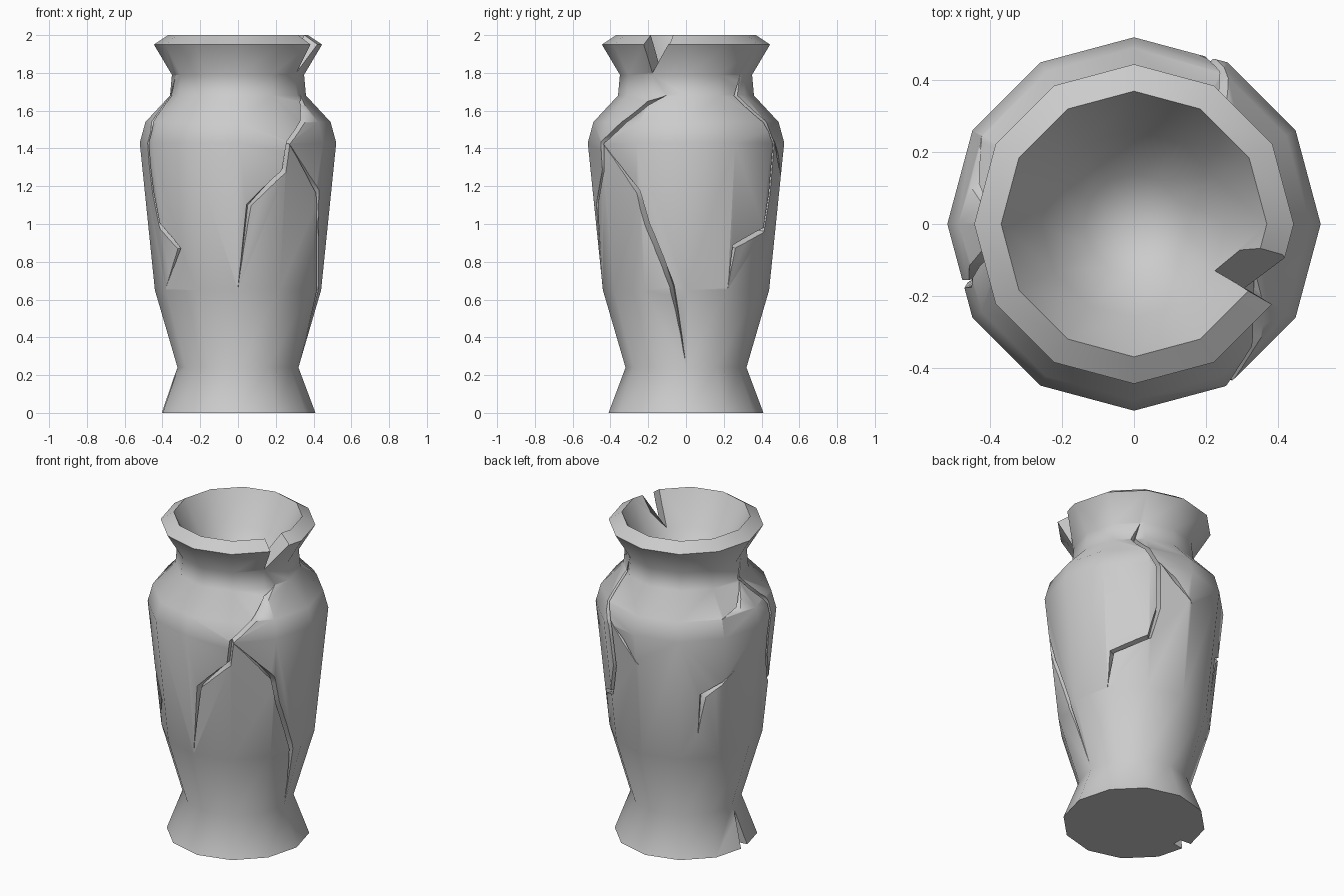
import bpy, bmesh, math
from mathutils import Vector

cube = bpy.data.objects.get("Cube")
if cube:
    bpy.data.objects.remove(cube)

SIDES = 12
OUTER = [(0.41, 0), (0.32, 0.24), (0.44, 0.65), (0.52, 1.43), (0.49, 1.54),
         (0.36, 1.68), (0.35, 1.79), (0.445, 1.95), (0.37, 2.0)]
BOWL = [(0.26, 1.8), (0.14, 1.66)]
BOWL_BOTTOM = 1.6

clay = bpy.data.materials.new("grey_clay")
clay.use_nodes = True
clay.diffuse_color = (0.6, 0.6, 0.6, 1)
clay.node_tree.nodes["Principled BSDF"].inputs["Base Color"].default_value = (0.6, 0.6, 0.6, 1)


def make_object(name, bm):
    bmesh.ops.recalc_face_normals(bm, faces=bm.faces)
    mesh = bpy.data.meshes.new(name)
    bm.to_mesh(mesh)
    bm.free()
    mesh.materials.append(clay)
    obj = bpy.data.objects.new(name, mesh)
    bpy.context.collection.objects.link(obj)
    return obj


def loft(bm, rings):
    for a, b in zip(rings, rings[1:]):
        n = len(a)
        for i in range(n):
            bm.faces.new((a[i], a[(i + 1) % n], b[(i + 1) % n], b[i]))


def polar(radius, angle, z):
    return Vector((radius * math.cos(angle), radius * math.sin(angle), z))


def surface(degrees, z, depth=0.0):
    """Point on the faceted outer wall, pushed in by depth."""
    for (r0, z0), (r1, z1) in zip(OUTER, OUTER[1:]):
        if z <= z1:
            break
    r = r0 + (r1 - r0) * (z - z0) / (z1 - z0)
    half = 180 / SIDES
    facet = math.radians(degrees % (2 * half) - half)
    r *= math.cos(math.radians(half)) / math.cos(facet)
    return polar(r - depth, math.radians(degrees), z)


# Vase body: turned outer wall, rim and inner bowl
bm = bmesh.new()
rings = [[bm.verts.new(polar(r, math.tau * i / SIDES, z)) for i in range(SIDES)]
         for r, z in OUTER + BOWL]
loft(bm, rings)
bm.faces.new(rings[0])
tip = bm.verts.new((0, 0, BOWL_BOTTOM))
for i in range(SIDES):
    bm.faces.new((rings[-1][i], rings[-1][(i + 1) % SIDES], tip))
vase = make_object("vase", bm)


def carve(cutter):
    cutter.hide_render = True
    mod = vase.modifiers.new("carve", "BOOLEAN")
    mod.operation = "DIFFERENCE"
    mod.solver = "EXACT"
    mod.use_self = True
    mod.object = cutter
    bpy.context.view_layer.objects.active = vase
    bpy.ops.object.modifier_apply(modifier=mod.name)
    bpy.data.objects.remove(cutter)


def crack(path, width, depth=0.05, steps=3):
    """V-shaped groove along (degrees, height) points, tapering at both ends."""
    points = []
    for i, ((a0, z0), (a1, z1)) in enumerate(zip(path, path[1:])):
        for s in range(steps):
            t = s / steps
            points.append((a0 + (a1 - a0) * t, z0 + (z1 - z0) * t, i + t))
    points.append((*path[-1], len(path) - 1))
    base = [surface(a, z) for a, z, _ in points]
    bm = bmesh.new()
    rings = []
    for k, (a, z, u) in enumerate(points):
        along = (base[min(k + 1, len(base) - 1)] - base[max(k - 1, 0)]).normalized()
        out = polar(1, math.radians(a), 0)
        side = along.cross(out).normalized()
        taper = max(0.06, min(1, u, len(path) - 1 - u))
        w = width * taper
        inner = base[k] - out * depth * max(0.25, taper)
        lip = base[k] + out * 0.02
        rings.append([bm.verts.new(p) for p in (lip + side * w, inner, lip - side * w)])
    loft(bm, rings)
    bm.faces.new(rings[0])
    bm.faces.new(rings[-1])
    carve(make_object("crack_cutter", bm))


def notch(corners, inner_r, outer_r):
    """Radial wedge through (degrees, height) corners."""
    bm = bmesh.new()
    rings = [[bm.verts.new(polar(r, math.radians(a), z)) for a, z in corners]
             for r in (inner_r, outer_r)]
    loft(bm, rings)
    for ring in rings:
        bm.faces.new(ring)
    carve(make_object("notch_cutter", bm))


# Cracks on the front left side, with two branches
crack([(-18, 1.68), (-31, 1.64), (-44, 1.54), (-59, 1.43), (-61, 1.28), (-83, 1.1), (-90, 0.66)], 0.018)
crack([(-59, 1.43), (-31, 1.17), (-26, 1.0), (-10, 0.67), (-1, 0.29)], 0.018)
# Cracks on the back left side
crack([(56, 1.79), (49, 1.68), (59, 1.54), (66, 1.42), (67, 1.16), (61, 0.97), (34, 0.88), (30, 0.66)], 0.018)
crack([(66, 1.45), (78, 1.36), (92, 1.24)], 0.016)
# Cracks on the right side
crack([(194, 1.79), (183, 1.69), (200, 1.5), (198, 1.3), (200, 1.16), (208, 1.0), (226, 0.87), (210, 0.66)], 0.016)
crack([(183, 1.69), (166, 1.56), (150, 1.54)], 0.018)
# Short crack on the back
crack([(160, 1.19), (137, 1.06), (134, 0.81)], 0.028)
# Chips in the rim and the foot
notch([(-30, 1.8), (-10, 2.04), (-30.5, 2.04)], 0.1, 0.6)
notch([(182, 0.25), (176, -0.02), (187, -0.02)], 0.33, 0.6)

# Smooth wall with crisp rim, foot and crack edges
bpy.ops.object.select_all(action="DESELECT")
vase.select_set(True)
bpy.context.view_layer.objects.active = vase
bpy.ops.object.shade_smooth_by_angle(angle=math.radians(45))
